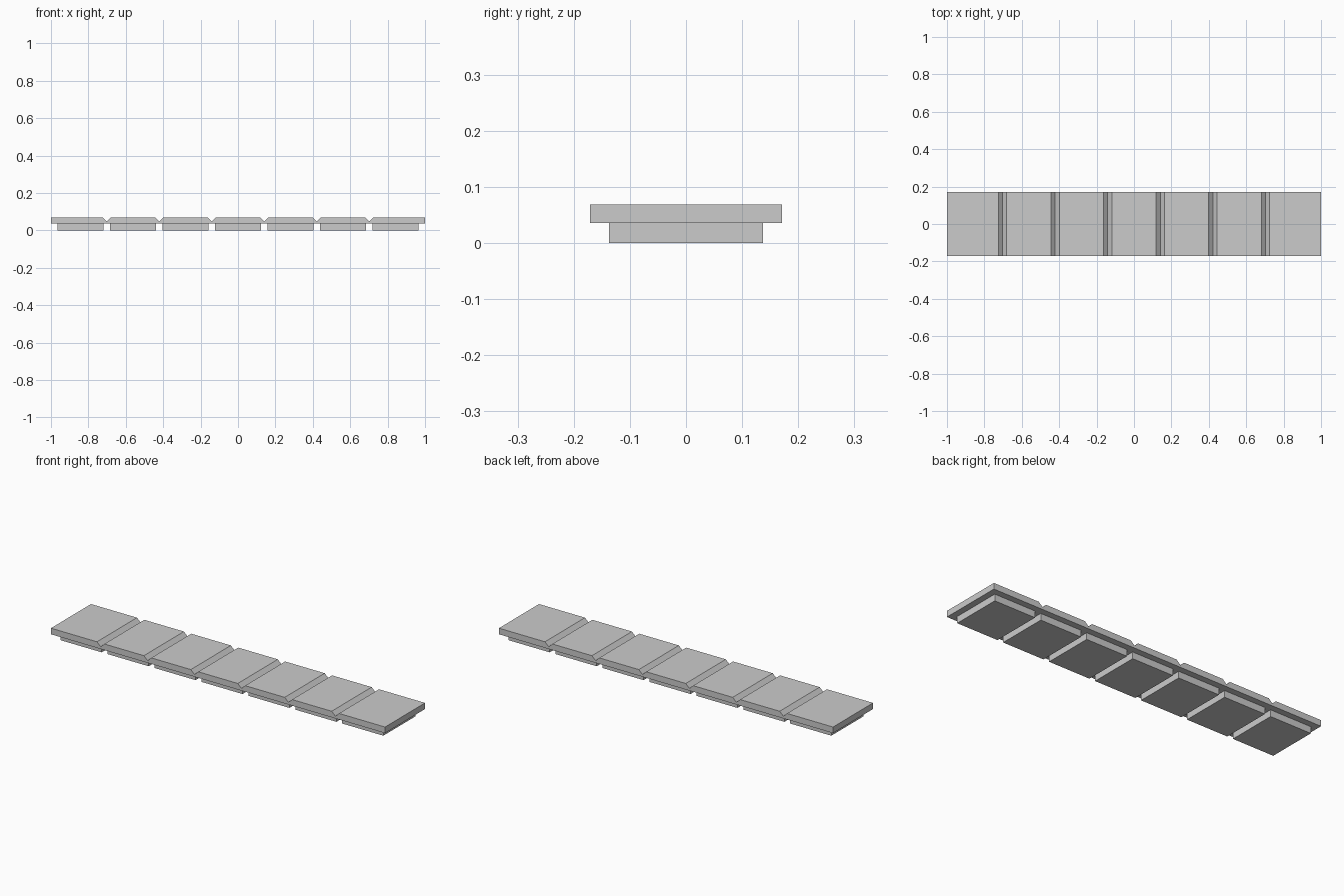
import bpy
import bmesh

cube = bpy.data.objects.get("Cube")
if cube:
    bpy.data.objects.remove(cube, do_unlink=True)

grey = bpy.data.materials.new("plain grey")
grey.use_nodes = True
color = (0.6, 0.6, 0.6, 1)
grey.diffuse_color = color
grey.node_tree.nodes["Principled BSDF"].inputs["Base Color"].default_value = color

COUNT = 7
PITCH = 0.281
JOINT = 0.036      # height where the blocks meet the slab
TOP = 0.069


def extrude_profile(name, profile, half_depth):
    """Sweep an x-z outline along y."""
    bm = bmesh.new()
    face = bm.faces.new([bm.verts.new((x, -half_depth, z)) for x, z in profile])
    result = bmesh.ops.extrude_face_region(bm, geom=[face])
    moved = [v for v in result["geom"] if isinstance(v, bmesh.types.BMVert)]
    bmesh.ops.translate(bm, verts=moved, vec=(0, 2 * half_depth, 0))
    bmesh.ops.recalc_face_normals(bm, faces=bm.faces)
    mesh = bpy.data.meshes.new(name)
    bm.to_mesh(mesh)
    bm.free()
    mesh.materials.append(grey)
    obj = bpy.data.objects.new(name, mesh)
    bpy.context.collection.objects.link(obj)
    return obj


# Top slab with V grooves between the panels
outline = [(1, JOINT), (-1, JOINT), (-1, TOP)]
for i in range(COUNT - 1):
    x = (i - (COUNT - 2) / 2) * PITCH
    outline += [(x - 0.022, TOP), (x, 0.048), (x + 0.022, TOP)]
outline.append((1, TOP))
extrude_profile("grooved_slab", outline, 0.171)

# Row of blocks under the slab
for i in range(COUNT):
    x = (i - (COUNT - 1) / 2) * PITCH
    a, b = x - 0.123, x + 0.123
    extrude_profile(f"under_block_{i + 1}",
                    [(a, 0), (b, 0), (b, JOINT), (a, JOINT)], 0.137)
